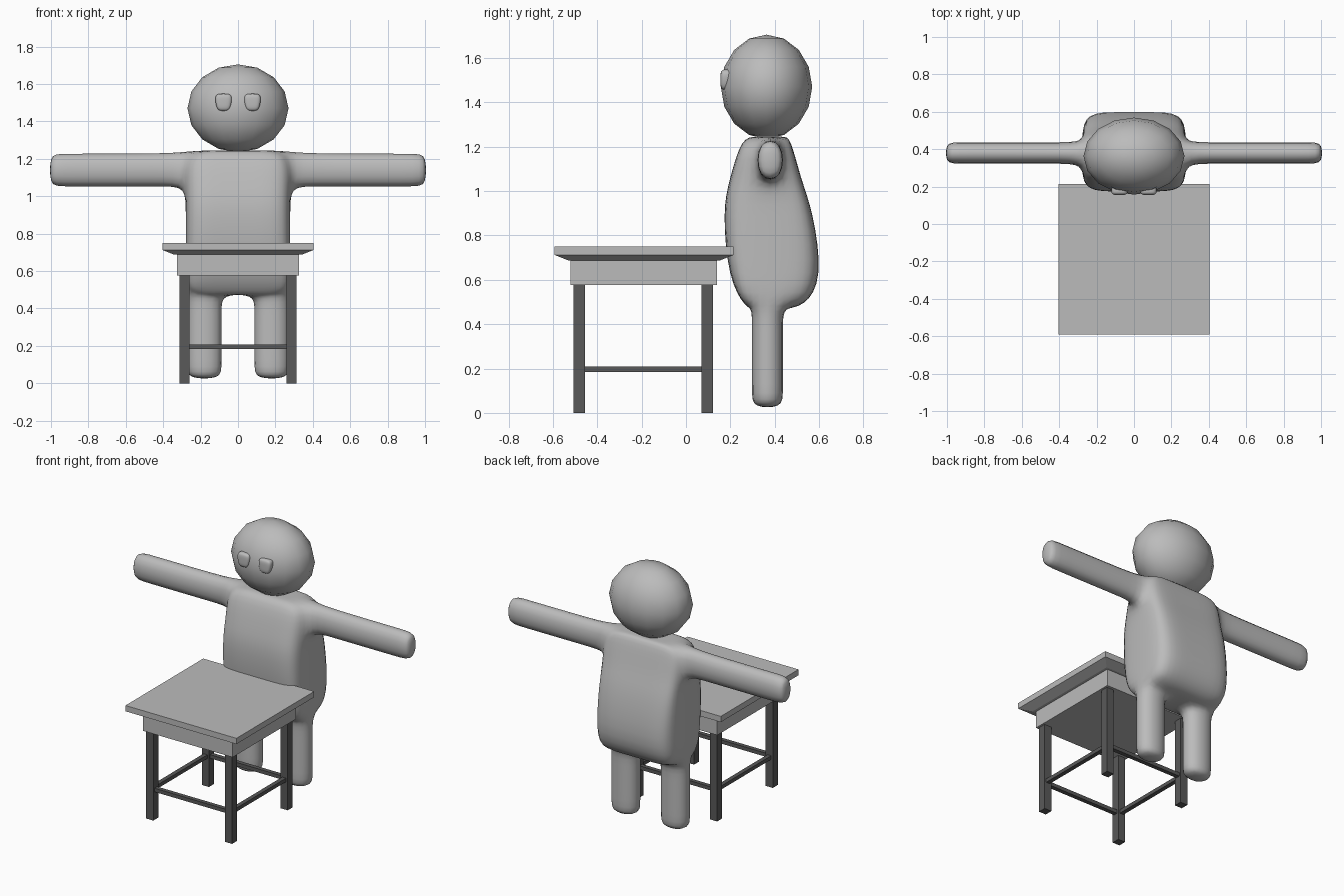
import bpy, bmesh, math
from mathutils import Vector

if "Cube" in bpy.data.objects:
    bpy.data.objects.remove(bpy.data.objects["Cube"])


def material(name, v):
    m = bpy.data.materials.new(name)
    m.diffuse_color = (v, v, v, 1)
    m.use_nodes = True
    m.node_tree.nodes["Principled BSDF"].inputs["Base Color"].default_value = m.diffuse_color
    return m


GREY = material("light grey", 0.5)
DARK = material("dark grey", 0.1)


def finish(bm, name, mat, smooth=False, subsurf=0):
    bmesh.ops.recalc_face_normals(bm, faces=bm.faces)
    me = bpy.data.meshes.new(name)
    bm.to_mesh(me)
    bm.free()
    me.materials.append(mat)
    for p in me.polygons:
        p.use_smooth = smooth
    ob = bpy.data.objects.new(name, me)
    bpy.context.collection.objects.link(ob)
    if subsurf:
        mod = ob.modifiers.new("rounding", 'SUBSURF')
        mod.levels = mod.render_levels = subsurf
    return ob


def box(name, x, y, z, mat, inset=0.0):
    """Box from ranges; inset narrows the bottom face."""
    bm = bmesh.new()
    bmesh.ops.create_cube(bm, size=1)
    for v in bm.verts:
        s = [1 if c > 0 else 0 for c in v.co]
        sx, sy = (inset, inset) if not s[2] else (0, 0)
        v.co = (x[s[0]] + (-sx if s[0] else sx), y[s[1]] + (-sy if s[1] else sy), z[s[2]])
    return finish(bm, name, mat)


# Table top with bevelled underside, and apron
box("table_top", (-.403, .403), (-.592, .215), (.712, .75), GREY)
box("table_top_underside", (-.403, .403), (-.592, .215), (.688, .712), GREY, .06)
box("table_apron", (-.325, .325), (-.52, .14), (.577, .69), GREY)

# Table legs and stretchers
LX, LY = ((-.312, -.26), (.26, .312)), ((-.507, -.455), (.07, .122))
for i, x in enumerate(LX):
    for j, y in enumerate(LY):
        box(f"table_leg_{i}{j}", x, y, (0, .58), DARK)
    box(f"side_stretcher_{i}", (x[0] + .012, x[1] - .012), (-.47, .08), (.184, .208), DARK)
for j, y in enumerate(LY):
    box(f"cross_stretcher_{j}", (-.27, .27), (y[0] + .012, y[1] - .012), (.184, .208), DARK)

# Body cage: torso, leg and arm cells share one grid, then get rounded
X = [-1.01, -.95, -.40, -.28, -.08, .08, .28, .40, .95, 1.01]
Z = [.02, .09, .40, .475, .60, .92, 1.045, 1.245]
FRONT = [.29, .29, .29, .27, .19, .165, .195, .25]
BACK = [.44, .44, .44, .53, .62, .57, .52, .47]
cells = {(i, j, k) for i in (3, 4, 5) for j in range(3) for k in range(3, 7)}
cells |= {(i, 1, k) for i in (3, 5) for k in range(3)}
cells |= {(i, 1, 6) for i in (0, 1, 2, 6, 7, 8)}


def place(i, j, k):
    x, z = X[i], Z[k]
    if j in (0, 3):
        y = FRONT[k] if j == 0 else BACK[k]
        if i in (3, 6):
            x *= .93
    else:
        t = max(0, min(1, (z - .47) / .6))
        half = .076 * (1 - t) + .062 * t
        if 3 < k < 6:
            half = .10
        y = .367 + .013 * t + (half if j == 2 else -half)
    if k >= 6 and (i < 3 or i > 6):
        z += -.01 if k == 7 else 0
    return Vector((x, y, z))


bm = bmesh.new()
verts = {}


def vert(key):
    if key not in verts:
        verts[key] = bm.verts.new(place(*key))
    return verts[key]


for c in sorted(cells):
    for axis in range(3):
        for side in (0, 1):
            n = list(c)
            n[axis] += 1 if side else -1
            if tuple(n) in cells:
                continue
            ring = []
            for a, b in ((0, 0), (1, 0), (1, 1), (0, 1)):
                q = list(c)
                q[axis] += side
                q[(axis + 1) % 3] += a
                q[(axis + 2) % 3] += b
                ring.append(vert(tuple(q)))
            bm.faces.new(ring)
finish(bm, "body", GREY, True, 2)

# Head
bm = bmesh.new()
bmesh.ops.create_uvsphere(bm, u_segments=16, v_segments=8, radius=1)
for v in bm.verts:
    v.co = (v.co.x * .27, .363 + v.co.y * .206, 1.47 + v.co.z * .235)
finish(bm, "head", GREY, True)

# Eyes: flat top, rounded and narrowed bottom
for s, side in ((-1, "right"), (1, "left")):
    bm = bmesh.new()
    bmesh.ops.create_cube(bm, size=2)
    bmesh.ops.subdivide_edges(bm, edges=bm.edges[:], cuts=1, use_grid_fill=True)
    for v in bm.verts:
        w = .032 if v.co.z < -.5 else .045
        v.co = (s * .077 + v.co.x * w, .182 + v.co.y * .027, 1.502 + v.co.z * .046)
    finish(bm, f"{side}_eye", GREY, True, 2)
